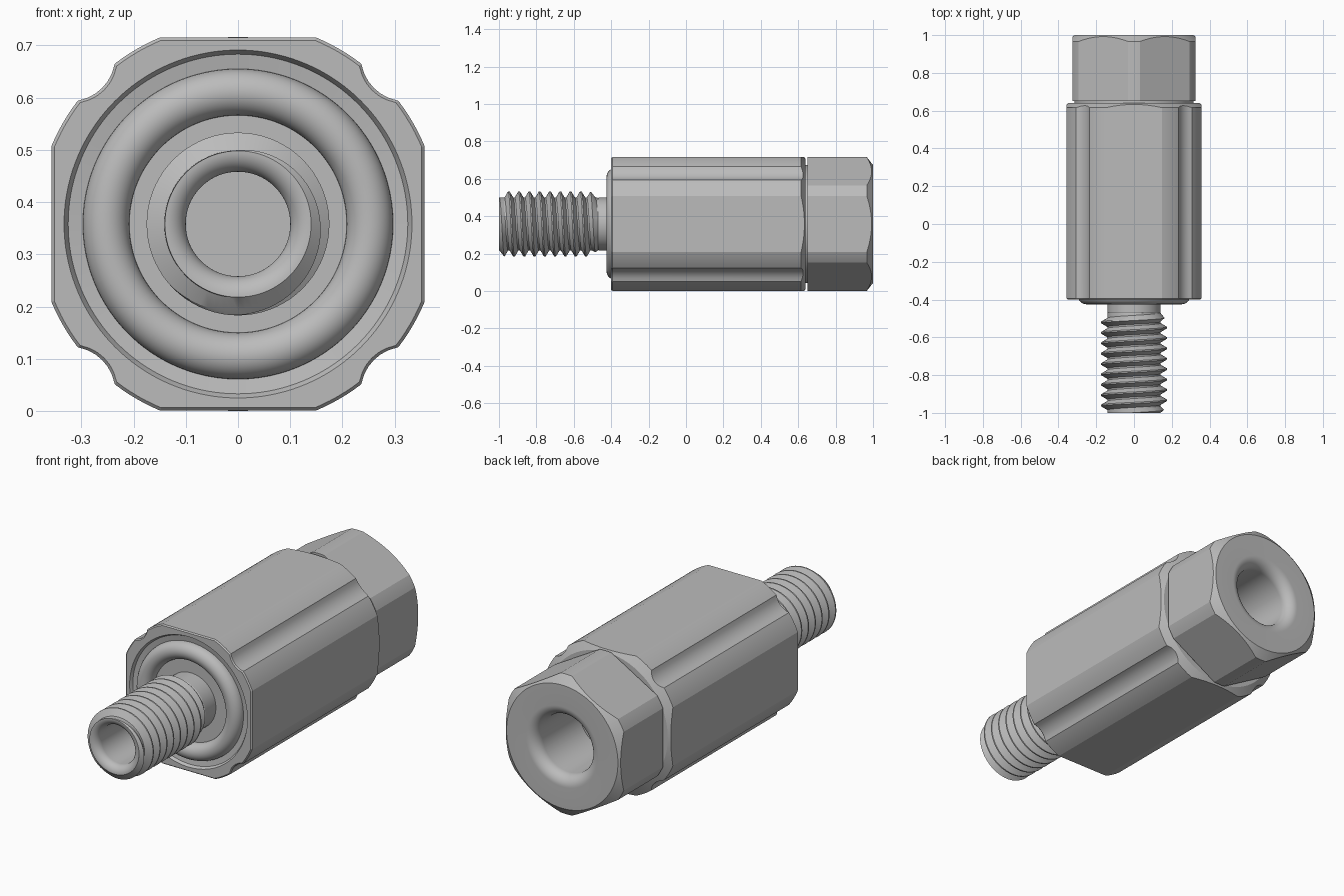
import bpy, bmesh
from math import sin, cos, pi, acos, sqrt, radians

AXIS_Z = 0.358

cube = bpy.data.objects.get("Cube")
if cube:
    bpy.data.objects.remove(cube, do_unlink=True)

steel = bpy.data.materials.new("satin_grey_steel")
steel.use_nodes = True
steel.diffuse_color = (0.5, 0.5, 0.5, 1)
steel.node_tree.nodes["Principled BSDF"].inputs["Base Color"].default_value = (0.5, 0.5, 0.5, 1)


def finish(bm, name):
    """Clean the mesh and add it as a smooth shaded object with sharp edges kept."""
    bmesh.ops.remove_doubles(bm, verts=bm.verts, dist=1e-5)
    bmesh.ops.dissolve_degenerate(bm, edges=bm.edges, dist=1e-5)
    bmesh.ops.recalc_face_normals(bm, faces=bm.faces)
    mesh = bpy.data.meshes.new(name)
    bm.to_mesh(mesh)
    bm.free()
    mesh.materials.append(steel)
    obj = bpy.data.objects.new(name, mesh)
    bpy.context.collection.objects.link(obj)
    bpy.ops.object.select_all(action='DESELECT')
    obj.select_set(True)
    bpy.context.view_layer.objects.active = obj
    bpy.ops.object.shade_smooth_by_angle(angle=radians(16))
    return obj


def point(r, a, y):
    return (r * cos(a), y, AXIS_Z + r * sin(a))


def loft(name, rings, corners=()):
    """Skin rings along y; a ring is (radius, y) or a function of the angle."""
    angles = sorted({round(radians(i * 2.5), 6) for i in range(144)}
                    | {round(c % (2 * pi), 6) for c in corners})
    bm = bmesh.new()
    rows = []
    for ring in rings:
        row = []
        for a in angles:
            r, y = ring(a) if callable(ring) else ring
            row.append(bm.verts.new(point(r, a, y)))
        rows.append(row)
    n = len(angles)
    for low, high in zip(rows, rows[1:]):
        for i in range(n):
            j = (i + 1) % n
            bm.faces.new((low[i], low[j], high[j], high[i]))
    bm.faces.new(rows[0])
    bm.faces.new(rows[-1])
    return finish(bm, name)


def arc(cr, cy, wr, wy, start, end, steps=12):
    """Points of an elliptic arc in the (radius, y) profile plane."""
    ts = [radians(start + (end - start) * i / steps) for i in range(steps + 1)]
    return [(cr + wr * cos(t), cy + wy * sin(t)) for t in ts]


def fold(a, sector):
    """Angle measured from the nearest flat."""
    return (a + sector / 2) % sector - sector / 2


# Body: a square bar turned round at the corners, with four lengthwise grooves
FLAT, ROUND = 0.357, 0.387
GROOVE_D, GROOVE_R = 0.456, 0.088


def body_radius(a):
    f = fold(a, pi / 2)
    r = min(ROUND, FLAT / cos(f))
    d = pi / 4 - abs(f)
    inside = GROOVE_R ** 2 - (GROOVE_D * sin(d)) ** 2
    if inside > 0:
        r = min(r, GROOVE_D * cos(d) - sqrt(inside))
    return r


def body_back(a):
    r = body_radius(a)
    return r, 0.64 - max(0, r - 0.345) * 0.58


flat_end = acos(FLAT / ROUND)
groove_half = acos((GROOVE_D ** 2 + ROUND ** 2 - GROOVE_R ** 2) / (2 * GROOVE_D * ROUND))
body_corners = [k * pi / 2 + s * e for k in range(4) for s in (-1, 1)
                for e in (flat_end, pi / 4 - groove_half)]
body_rings = [(0.10, -0.38), (0.208, -0.38)]
body_rings += arc(0.2525, -0.38, 0.0445, 0.045, -180, 0, 20)
body_rings += [
    (0.325, -0.385), (0.33, -0.395), (0.333, -0.40),
    lambda a: (body_radius(a) * 0.985, -0.40),
    lambda a: (body_radius(a), -0.394),
    body_back, (0.345, 0.64), (0.315, 0.64), (0.315, 0.645),
]
loft("body", body_rings, body_corners)

# Nut: hexagon with clipped corners, conical back chamfer and rounded bore
HEX, HEX_ROUND = 0.325, 0.358


def nut_radius(a):
    return min(HEX_ROUND, HEX / cos(fold(a, pi / 3)))


def nut_back(a):
    r = nut_radius(a)
    return r, 1 - (r - 0.315) * 0.78


clip = acos(HEX / HEX_ROUND)
nut_corners = [k * pi / 3 + s * clip for k in range(6) for s in (-1, 1)]
nut_rings = [(0.315, 0.64), (0.315, 0.65), lambda a: (nut_radius(a), 0.65),
             nut_back, (0.315, 1.0)]
nut_rings += arc(0.205, 0.945, 0.055, 0.055, 90, 180)
nut_rings += [(0.15, 0.45)]
loft("hex_nut", nut_rings, nut_corners)

# Stud: hollow shaft with a rounded mouth
stud_rings = [(0.10, -0.45)]
stud_rings += arc(0.14, -0.96, 0.04, 0.04, 180, 270)
stud_rings += [(0.139, -0.47), (0.141, -0.465), (0.141, -0.37)]
loft("stud", stud_rings)

# Thread: ridge profile swept along a right handed helix, tapered at both ends
PITCH, START, TIP, STEPS = 0.055, -0.47, -1.0, 72
ridge = [(0, 0.141), (0.008, 0.141), (0.028, 0.175), (0.035, 0.175), (PITCH, 0.141)]
bm = bmesh.new()
previous = None
for i in range(int(((START - TIP) / PITCH + 1) * STEPS) + 2):
    turn = i / STEPS
    row = []
    for offset, r in ridge:
        y = min(START, max(TIP, START - PITCH * turn + offset))
        r = min(r, 0.14 + (y - TIP) * 1.2, 0.14 + (START - y) * 0.8)
        row.append(bm.verts.new(point(r, 2 * pi * turn, y)))
    if previous:
        for k in range(len(ridge) - 1):
            bm.faces.new((previous[k], previous[k + 1], row[k + 1], row[k]))
    previous = row
finish(bm, "stud_thread")
